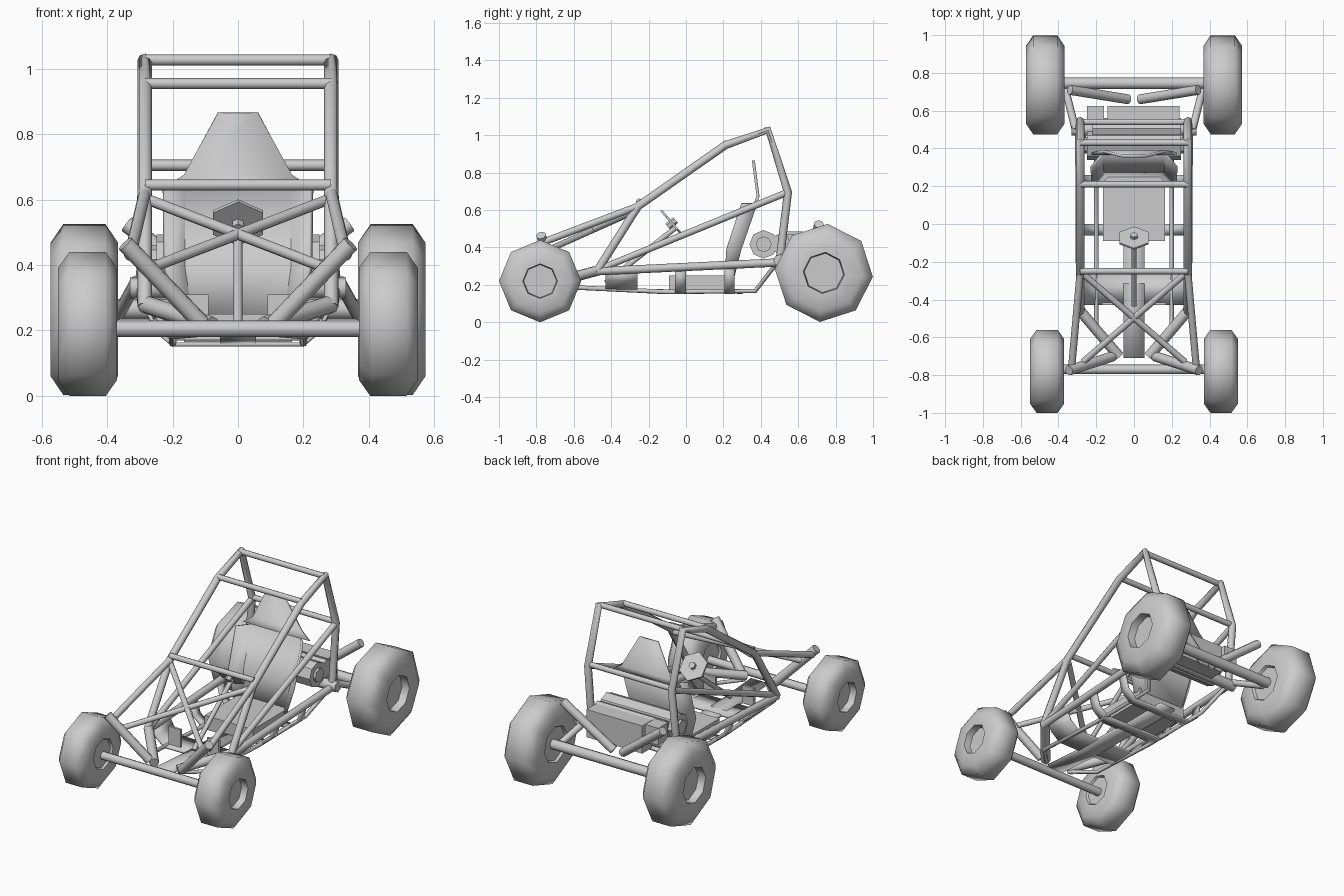
import bpy, bmesh, math
from mathutils import Vector, Matrix

if "Cube" in bpy.data.objects:
    bpy.data.objects.remove(bpy.data.objects["Cube"], do_unlink=True)

grey = bpy.data.materials.new("plain_grey")
grey.use_nodes = True
COL = (0.6, 0.6, 0.6, 1)
grey.diffuse_color = COL
grey.node_tree.nodes["Principled BSDF"].inputs["Base Color"].default_value = COL


def finish(ob, angle=50):
    """Give the part its colour and smooth its gentle edges."""
    ob.data.materials.clear()
    ob.data.materials.append(grey)
    bpy.ops.object.select_all(action='DESELECT')
    ob.select_set(True)
    bpy.context.view_layer.objects.active = ob
    if angle:
        bpy.ops.object.shade_smooth_by_angle(angle=math.radians(angle))
    return ob


def add(name, data):
    ob = bpy.data.objects.new(name, data)
    bpy.context.collection.objects.link(ob)
    return ob


def from_bmesh(name, bm, angle=50):
    bmesh.ops.recalc_face_normals(bm, faces=bm.faces)
    me = bpy.data.meshes.new(name)
    bm.to_mesh(me)
    bm.free()
    return finish(add(name, me), angle)


def tube(name, points, r=0.022):
    """Round tube with mitred bends."""
    cu = bpy.data.curves.new(name, 'CURVE')
    cu.dimensions = '3D'
    cu.bevel_depth, cu.bevel_resolution, cu.use_fill_caps = r, 2, True
    sp = cu.splines.new('POLY')
    sp.points.add(len(points) - 1)
    for p, co in zip(sp.points, points):
        p.co = (*co, 1)
    ob = add(name, cu)
    bpy.ops.object.select_all(action='DESELECT')
    ob.select_set(True)
    bpy.context.view_layer.objects.active = ob
    bpy.ops.object.convert(target='MESH')
    return finish(bpy.context.object)


def pair(name, points, r=0.022):
    for side, s in (("left", 1), ("right", -1)):
        tube(f"{side}_{name}", [(s * x, y, z) for x, y, z in points], r)


def bar(name, x, y, z, r):
    return tube(name, [(-x, y, z), (x, y, z)], r)


def box(name, lo, hi):
    lo, hi = Vector(lo), Vector(hi)
    bm = bmesh.new()
    bmesh.ops.create_cube(bm, size=1, matrix=Matrix.Translation((lo + hi) / 2) @ Matrix.Diagonal((*(hi - lo), 1)))
    return from_bmesh(name, bm, 0)


def prism(name, a, b, r, sides=6, turn=0):
    a, b = Vector(a), Vector(b)
    d = b - a
    m = Matrix.Translation((a + b) / 2) @ d.to_track_quat('Z', 'Y').to_matrix().to_4x4() @ Matrix.Rotation(turn, 4, 'Z')
    bm = bmesh.new()
    bmesh.ops.create_cone(bm, cap_ends=True, segments=sides, radius1=r, radius2=r, depth=d.length, matrix=m)
    return from_bmesh(name, bm, 30)


def sheet(name, rows, thick):
    """Panel skinned through rows of points, then thickened."""
    bm = bmesh.new()
    vs = [[bm.verts.new(p) for p in row] for row in rows]
    for lower, upper in zip(vs, vs[1:]):
        for i in range(len(lower) - 1):
            bm.faces.new((lower[i], lower[i + 1], upper[i + 1], upper[i]))
    ob = from_bmesh(name, bm, 30)
    mod = ob.modifiers.new("thickness", 'SOLIDIFY')
    mod.thickness, mod.offset = thick, 0
    return ob


def wheel(name, x, y, z, R, w, s, turn):
    """Eight sided tyre with a sunken hub on the outer face."""
    profile = [(0, -.85), (.4, -.85), (.43, -1), (.78, -1), (1, -.62), (1, .62),
               (.78, 1), (.42, 1), (.4, .55), (0, .55)]
    bm = bmesh.new()
    vs = [bm.verts.new((s * w * t, 0, R * r)) for r, t in profile]
    es = [bm.edges.new(e) for e in zip(vs, vs[1:])]
    bmesh.ops.spin(bm, geom=vs + es, cent=(0, 0, 0), axis=(1, 0, 0), angle=math.tau, steps=8)
    bmesh.ops.remove_doubles(bm, verts=bm.verts, dist=1e-4)
    bmesh.ops.transform(bm, verts=bm.verts, matrix=Matrix.Translation((s * x, y, z)) @ Matrix.Rotation(turn, 4, 'X'))
    return from_bmesh(name, bm, 60)


# Wheels and axles
for side, s in (("left", 1), ("right", -1)):
    wheel(f"{side}_rear_wheel", .47, .737, .264, .263, .103, s, -.08)
    wheel(f"{side}_front_wheel", .46, -.78, .22, .22, .09, s, 0)
bar("front_axle", .38, -.77, .205, .025)
bar("rear_axle", .39, .745, .265, .031)

# Roll cage
foot, knee = (.285, -.476, .273), (.285, -.257, .62)
roof, back, low = (.285, .44, 1.027), (.285, .545, .695), (.29, .5, .32)
pair("cage_hoop", [foot, knee, (.285, .21, .947), roof, back, low])
pair("lower_rail", [foot, low])
pair("side_brace", [(.285, .53, .69), (.28, -.46, .285)], .018)
for name, y, z in (("dash", -.25, .645), ("roof_front", .21, .955), ("roof_rear", .43, 1.027), ("shoulder", .54, .705)):
    bar(name + "_crossbar", .285, y, z, .017)
bar("rear_pivot", .33, .5, .33, .032)

# Nose frame
pair("nose_tube", [knee, (.33, -.76, .43)], .019)
pair("nose_cross", [(.275, -.26, .6), (-.27, -.73, .39)], .017)
pair("nose_lower_arm", [(.285, -.46, .28), (.08, -.7, .215)], .028)

# Suspension
pair("front_damper", [(.345, -.775, .465), (.11, -.7, .22)], .027)
pair("rear_damper", [(.34, .71, .525), (.03, .66, .29)], .026)
pair("trailing_arm", [(.31, .5, .35), (.365, .72, .25)], .02)

# Belly tubes and straps
pair("belly_tube", [(.08, -.69, .195), (.2, -.57, .185), (.2, -.1, .162), (.2, .37, .167), (.28, .48, .31)], .012)
for name, y0, y1, base, top in (("footwell_floor", -.43, -.26, .175, .265), ("front_strap", -.06, 0, .157, .28), ("rear_strap", .205, .26, .157, .29)):
    section = [(-.28, top), (-.26, base + .05), (-.2, base), (.2, base), (.26, base + .05), (.28, top)]
    sheet(name, [[(x, y, z) for x, z in section] for y in (y0, y1)], .012)
sheet("centre_floor", [[(-.055, y, z), (.055, y, z)] for y, z in ((-.71, .195), (-.43, .175), (.3, .16))], .016)

# Pedals and steering
for s in (-1, 1):
    box("left_pedal" if s > 0 else "right_pedal", (s * .13 - .04, -.43, .2), (s * .13 + .04, -.415, .31))
tube("steering_column", [(0, -.05, .51), (0, -.43, .21)], .014)
hub, axis = Vector((0, -.075, .53)), Vector((0, .76, .65))
prism("steering_wheel", hub - axis * .006, hub + axis * .006, .088)
prism("steering_boss", hub - axis * .03, hub + axis * .025, .02)

# Seat
box("seat_base", (-.165, -.09, .165), (.165, .25, .25))
sheet("seat_back", [[(-wx, wy, z), (-cx, cy, z), (cx, cy, z), (wx, wy, z)]
                    for cx, wx, cy, wy, z in ((.14, .175, .25, .21, .23), (.165, .222, .29, .22, .39), (.165, .225, .375, .30, .635))], .014)
sheet("headrest", [[(-w, y, z), (w, y, z)] for w, y, z in ((.225, .372, .635), (.165, .385, .675), (.062, .36, .865))], .016)

# Engine
prism("engine_drum", (-.25, .415, .417), (.25, .415, .417), .076, 8)
prism("engine_drum_cap", (-.265, .415, .417), (.265, .415, .417), .042, 8)
prism("gearbox_drum", (-.22, .505, .42), (.25, .505, .42), .055, 8)
box("engine_block", (-.14, .53, .3), (.24, .625, .47))
box("carburettor", (-.25, .53, .38), (-.16, .625, .485))
